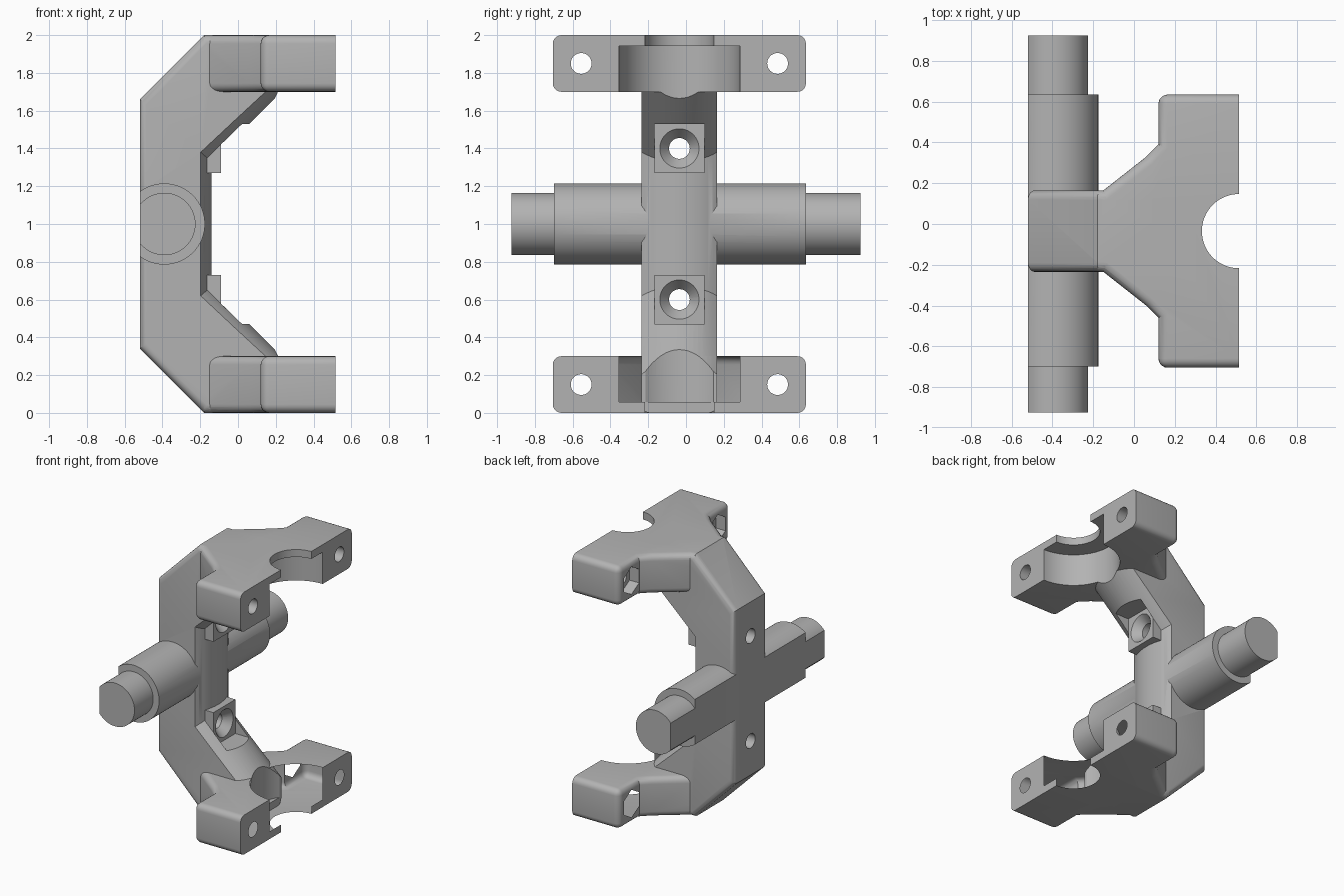
import bpy, bmesh, math
from mathutils import Matrix, Vector

YC = -0.035          # middle plane of the bracket
FRONT = 0.515        # open end of the clamps

if "Cube" in bpy.data.objects:
    bpy.data.objects.remove(bpy.data.objects["Cube"], do_unlink=True)

grey = bpy.data.materials.new("light_grey")
grey.use_nodes = True
grey.diffuse_color = (0.45, 0.45, 0.45, 1)
grey.node_tree.nodes["Principled BSDF"].inputs["Base Color"].default_value = (0.45, 0.45, 0.45, 1)


def finish(bm, name):
    bmesh.ops.recalc_face_normals(bm, faces=bm.faces)
    me = bpy.data.meshes.new(name)
    bm.to_mesh(me)
    bm.free()
    me.materials.append(grey)
    ob = bpy.data.objects.new(name, me)
    bpy.context.collection.objects.link(ob)
    return ob


def box(name, lo, hi):
    bm = bmesh.new()
    bmesh.ops.create_cube(bm, size=1)
    for v in bm.verts:
        v.co = [(a + b) / 2 + c * (b - a) for a, b, c in zip(lo, hi, v.co)]
    return finish(bm, name)


def rod(name, start, end, r1, r2=None, sides=48):
    """Cylinder or cone between two points."""
    a, b = Vector(start), Vector(end)
    bm = bmesh.new()
    rot = (b - a).to_track_quat('Z', 'Y').to_matrix().to_4x4()
    bmesh.ops.create_cone(bm, cap_ends=True, segments=sides, radius1=r1,
                          radius2=r1 if r2 is None else r2, depth=(b - a).length,
                          matrix=Matrix.Translation((a + b) / 2) @ rot)
    return finish(bm, name)


def combine(target, tool, operation):
    tool.hide_render = True
    mod = target.modifiers.new("boolean", 'BOOLEAN')
    mod.operation = operation
    mod.solver = 'EXACT'
    mod.object = tool
    bpy.context.view_layer.objects.active = target
    bpy.ops.object.modifier_apply(modifier=mod.name)
    bpy.data.objects.remove(tool, do_unlink=True)


def make_arm():
    """C-shaped spine: flat rounded back, bowed inner side."""
    upper = [((0.25, 2.0), (0.25, 1.72)), ((-0.18, 2.0), (0.0, 1.47)), ((-0.52, 1.66), (-0.14, 1.33))]
    stations = upper + [tuple((x, 2 - z) for x, z in s) for s in reversed(upper)]
    half, bow, r = 0.2, 0.3, 0.045
    inner = [half * (i / 8 - 1) for i in range(17)]
    corner = [(half - r + r * math.cos(a), r - r * math.sin(a))
              for a in (i * math.pi / 10 for i in range(6))]
    back = corner + [(-y, d) for y, d in reversed(corner)]
    bm = bmesh.new()
    rings = []
    for o, i in stations:
        o, i = Vector((o[0], 0, o[1])), Vector((i[0], 0, i[1]))
        inward = (i - o).normalized()
        ring = [i - inward * (bow - math.sqrt(bow * bow - y * y)) + Vector((0, y + YC, 0)) for y in inner]
        ring += [o + inward * d + Vector((0, y + YC, 0)) for y, d in back]
        rings.append([bm.verts.new(p) for p in ring])
    n = len(rings[0])
    for a, b in zip(rings, rings[1:]):
        for k in range(n):
            bm.faces.new((a[k], a[(k + 1) % n], b[(k + 1) % n], b[k]))
    bm.faces.new(rings[0])
    bm.faces.new(rings[-1])
    return finish(bm, "bracket_body")


def make_clamp(flip):
    """Flared clamp half with rounded rims."""
    side = [(-0.18, 0.198), (-0.15, 0.2), (0.06, 0.365), (0.12, 0.425), (0.12, 0.67), (FRONT, 0.67)]
    outline = side + [(x, -y) for x, y in reversed(side)]
    bm = bmesh.new()
    face = bm.faces.new([bm.verts.new((x, y + YC, 1.7)) for x, y in outline])
    out = bmesh.ops.extrude_face_region(bm, geom=[face])
    for v in out["geom"]:
        if isinstance(v, bmesh.types.BMVert):
            v.co.z = 2.0
    bmesh.ops.recalc_face_normals(bm, faces=bm.faces)
    rims = []
    for e in bm.edges:
        a, b = (v.co for v in e.verts)
        mid = (a + b) / 2
        end_corner = abs(mid.x - 0.12) < 0.01 and abs(mid.y - YC) > 0.6
        upright = abs(a.z - b.z) > 0.1
        if -0.17 < mid.x < FRONT - 0.01 and (end_corner or not upright):
            rims.append(e)
    bmesh.ops.bevel(bm, geom=rims, offset=0.045, segments=5, profile=0.5, affect='EDGES')
    if flip:
        for v in bm.verts:
            v.co.z = 2 - v.co.z
    return finish(bm, "clamp")


body = make_arm()

# Stepped cross axle
axle = rod("axle", (-0.39, -0.7, 1), (-0.39, 0.635, 1), 0.215, sides=96)
combine(axle, rod("axle_tip", (-0.39, -0.925, 1), (-0.39, 0.925, 1), 0.165, sides=96), 'UNION')
combine(axle, box("flat_cutter", (-1, -1.2, 0.5), (-0.519, 1.2, 1.5)), 'DIFFERENCE')
combine(body, axle, 'UNION')

for flip in (False, True):
    def h(z):
        return 2 - z if flip else z

    def span(a, b):
        return sorted((h(a), h(b)))

    combine(body, make_clamp(flip), 'UNION')

    # Screw seat: raised block, clearance notch, countersink and hole
    z0, z1 = span(1.27, 1.53)
    y0, y1, zs = YC - 0.132, YC + 0.132, h(1.4)
    combine(body, box("screw_seat", (-0.3, y0, z0), (-0.09, y1, z1)), 'UNION')
    combine(body, box("notch_cutter", (-0.09, y0, z0), (0.4, y1, z1)), 'DIFFERENCE')
    combine(body, rod("sink_cutter", (-0.15, YC, zs), (-0.085, YC, zs), 0.055, 0.108), 'DIFFERENCE')
    combine(body, rod("screw_cutter", (-1, YC, zs), (0.1, YC, zs), 0.055), 'DIFFERENCE')

    # Round clamp seat with a thin lip on the outer face
    combine(body, rod("seat_cutter", (FRONT, YC, h(1.55)), (FRONT, YC, h(1.943)), 0.32, sides=96), 'DIFFERENCE')
    combine(body, rod("lip_cutter", (FRONT, YC, h(1.9)), (FRONT, YC, h(2.1)), 0.182, sides=96), 'DIFFERENCE')

    # Bolt holes with hexagonal nut pockets behind
    for s in (-1, 1):
        y, z = YC + s * 0.52, h(1.85)
        combine(body, rod("bolt_cutter", (0, y, z), (0.7, y, z), 0.055), 'DIFFERENCE')
        combine(body, rod("nut_cutter", (-0.1, y, z), (0.2, y, z), 0.105, sides=6), 'DIFFERENCE')

bpy.ops.object.select_all(action='DESELECT')
body.select_set(True)
bpy.context.view_layer.objects.active = body
bpy.ops.object.shade_smooth_by_angle(angle=math.radians(30))
